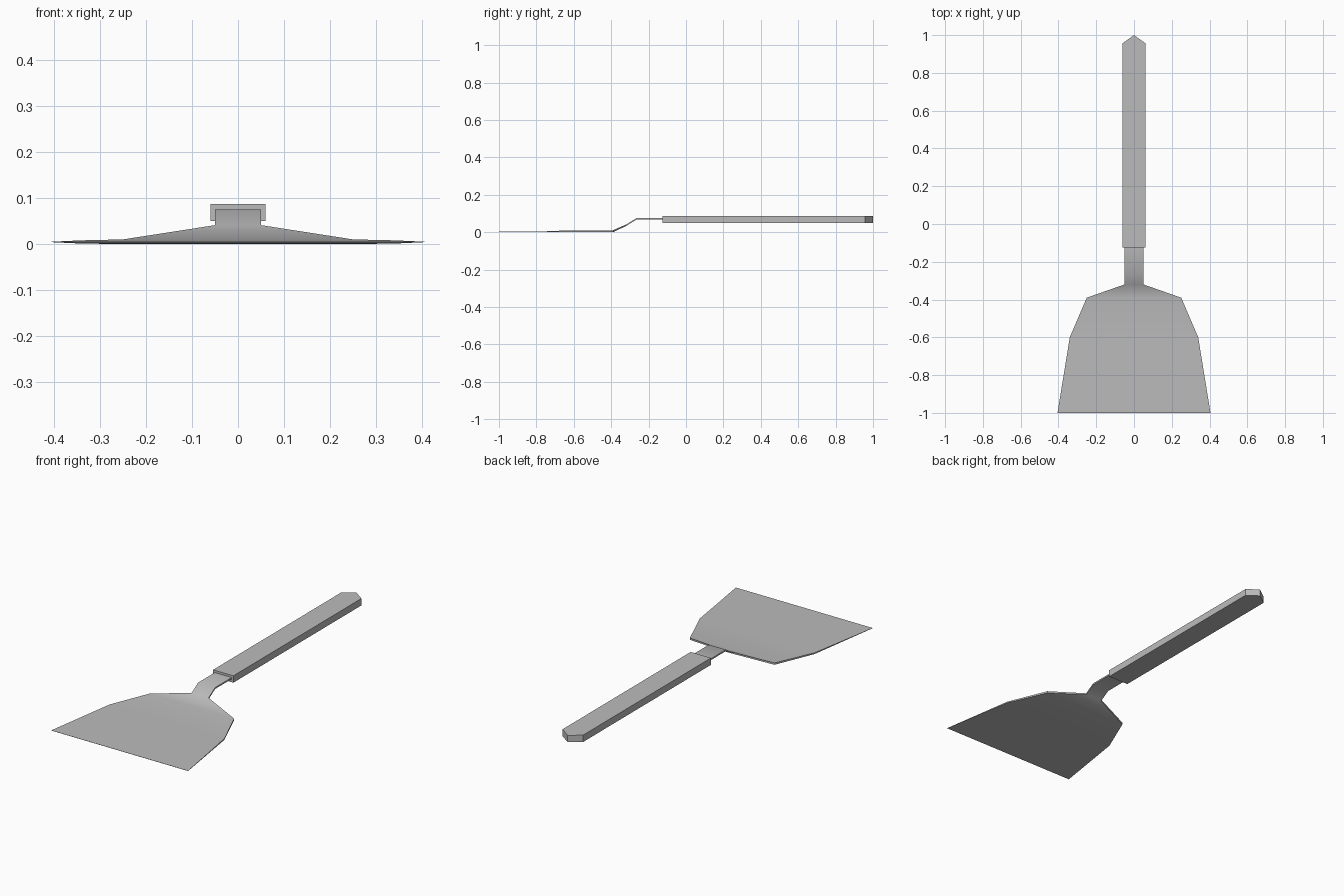
import bpy
import bmesh
import math

cube = bpy.data.objects.get("Cube")
if cube:
    bpy.data.objects.remove(cube, do_unlink=True)

# Single plain metal colour
GREY = (0.5, 0.5, 0.5, 1)
metal = bpy.data.materials.new("grey metal")
metal.use_nodes = True
metal.diffuse_color = GREY
metal.node_tree.nodes["Principled BSDF"].inputs["Base Color"].default_value = GREY


def finish(name, bm):
    bmesh.ops.recalc_face_normals(bm, faces=bm.faces)
    mesh = bpy.data.meshes.new(name)
    bm.to_mesh(mesh)
    bm.free()
    mesh.materials.append(metal)
    obj = bpy.data.objects.new(name, mesh)
    bpy.context.collection.objects.link(obj)
    return obj


def loft(name, stations):
    """Join rectangular sections, each given as y, half width, bottom, top."""
    bm = bmesh.new()
    rings = [[bm.verts.new(p) for p in ((-w, y, lo), (w, y, lo), (w, y, hi), (-w, y, hi))]
             for y, w, lo, hi in stations]
    for a, b in zip(rings, rings[1:]):
        for i in range(4):
            j = (i + 1) % 4
            bm.faces.new((a[i], a[j], b[j], b[i]))
    bm.faces.new(rings[0])
    bm.faces.new(rings[-1])
    return finish(name, bm)


def prism(name, outline, low, high):
    """Extrude a flat outline upwards."""
    bm = bmesh.new()
    face = bm.faces.new([bm.verts.new((x, y, low)) for x, y in outline])
    top = bmesh.ops.extrude_face_region(bm, geom=[face])["geom"]
    bmesh.ops.translate(bm, vec=(0, 0, high - low),
                        verts=[v for v in top if isinstance(v, bmesh.types.BMVert)])
    return finish(name, bm)


# Blade tapering to a thin front edge, bent up into the narrow neck
blade = loft("blade_and_neck", [
    (-1.0, 0.405, 0.004, 0.005),
    (-0.6, 0.34, 0.001, 0.008),
    (-0.39, 0.25, 0.0, 0.01),
    (-0.32, 0.05, 0.033, 0.041),
    (-0.265, 0.05, 0.067, 0.075),
    (-0.1, 0.05, 0.067, 0.075),
])
bpy.ops.object.select_all(action="DESELECT")
blade.select_set(True)
bpy.context.view_layer.objects.active = blade
bpy.ops.object.shade_smooth_by_angle(angle=math.radians(45))

# Flat-sided handle with a pointed end
prism("handle", [(-0.06, -0.125), (0.06, -0.125), (0.06, 0.957), (0, 1), (-0.06, 0.957)],
      0.05, 0.087)
